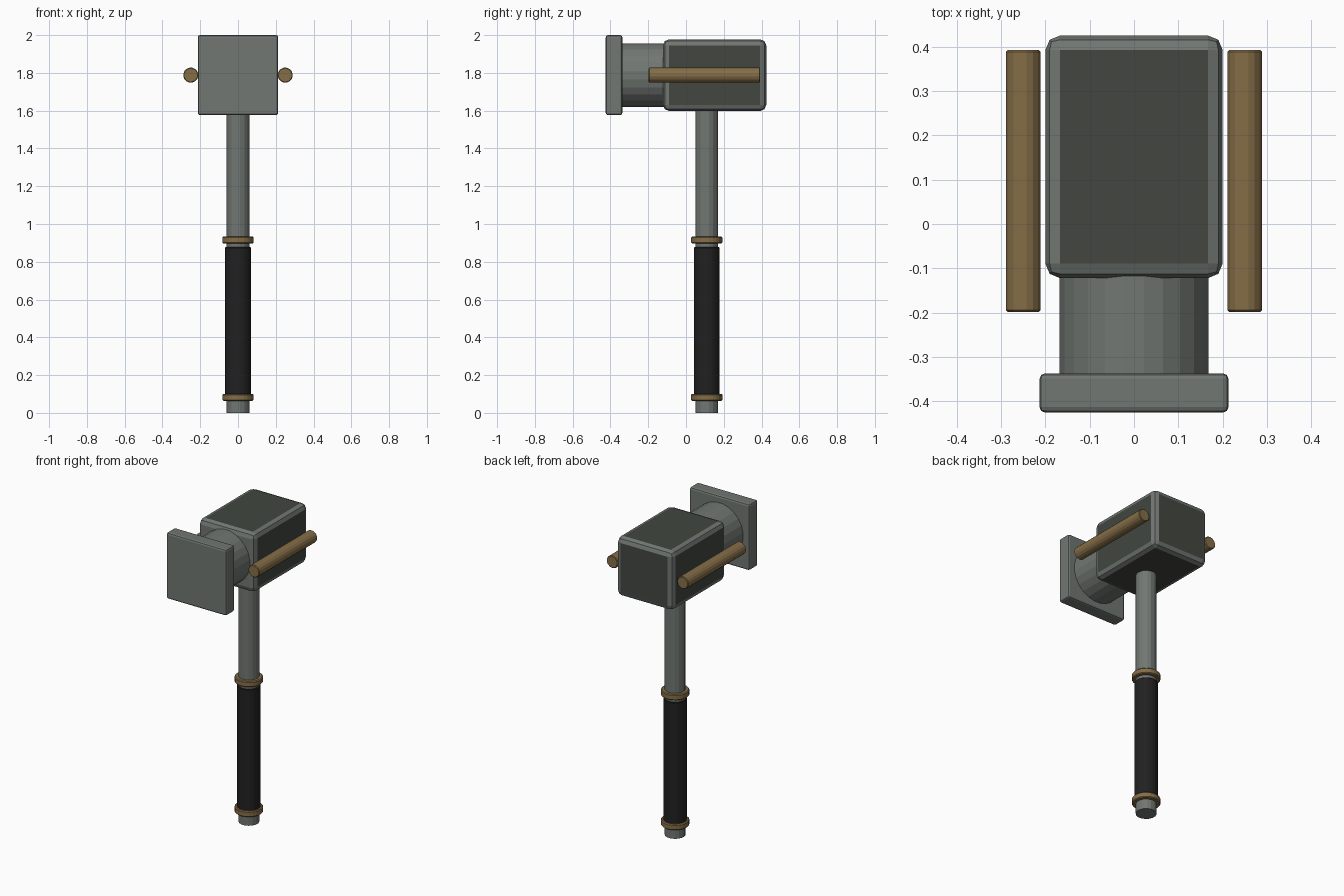
import bpy, bmesh, math
from mathutils import Matrix, Vector

if "Cube" in bpy.data.objects:
    bpy.data.objects.remove(bpy.data.objects["Cube"])


def material(name, rgb):
    m = bpy.data.materials.new(name)
    m.diffuse_color = (*rgb, 1.0)
    m.use_nodes = True
    m.node_tree.nodes["Principled BSDF"].inputs["Base Color"].default_value = m.diffuse_color
    return m


STEEL = material("grey steel", (0.165, 0.184, 0.170))
DARK = material("dark green grey", (0.054, 0.062, 0.051))
BRASS = material("dull brass", (0.235, 0.155, 0.064))
GRIP = material("black grip", (0.015, 0.015, 0.015))


def finish(bm, name, mats):
    bmesh.ops.recalc_face_normals(bm, faces=bm.faces[:])
    me = bpy.data.meshes.new(name)
    bm.to_mesh(me)
    bm.free()
    for m in mats:
        me.materials.append(m)
    ob = bpy.data.objects.new(name, me)
    bpy.context.collection.objects.link(ob)
    return ob


def box(name, lo, hi, bevel, mats, panel_rule=None):
    lo, hi = Vector(lo), Vector(hi)
    bm = bmesh.new()
    bmesh.ops.create_cube(bm, size=1.0, matrix=Matrix.Translation((lo + hi) / 2)
                          @ Matrix.Diagonal((*(hi - lo), 1.0)))
    bmesh.ops.bevel(bm, geom=bm.edges[:], offset=bevel, segments=2,
                    profile=0.5, affect='EDGES')
    bm.normal_update()
    if panel_rule:
        for f in bm.faces:
            f.material_index = int(panel_rule(f.normal))
    return finish(bm, name, mats)


def cylinder(name, start, end, radius, sides, mat, bevel=0.0):
    """Capped cylinder between two points, optionally with bevelled rims."""
    start, end = Vector(start), Vector(end)
    axis = end - start
    rot = axis.to_track_quat('Z', 'Y').to_matrix().to_4x4()
    turn = Matrix.Rotation(math.pi / sides, 4, 'Z')
    bm = bmesh.new()
    bmesh.ops.create_cone(bm, cap_ends=True, segments=sides, radius1=radius,
                          radius2=radius, depth=axis.length,
                          matrix=Matrix.Translation((start + end) / 2) @ rot @ turn)
    if bevel:
        rims = [e for e in bm.edges if any(len(f.verts) > 4 for f in e.link_faces)]
        bmesh.ops.bevel(bm, geom=rims, offset=bevel, segments=1,
                        profile=0.5, affect='EDGES')
    return finish(bm, name, [mat])


HEAD_Z, HANDLE_Y = 1.788, 0.11

# Head block: steel frame with dark panels on every side but the front
box("head_block", (-0.2, -0.122, HEAD_Z - 0.19), (0.2, 0.425, HEAD_Z + 0.19), 0.033,
    [STEEL, DARK],
    lambda n: max(abs(c) for c in n) > 0.999 and n.y > -0.9)

# Neck and striking plate
cylinder("neck", (0, -0.36, HEAD_Z), (0, -0.05, HEAD_Z), 0.17, 24, STEEL)
box("striking_plate", (-0.213, -0.425, HEAD_Z - 0.212), (0.213, -0.337, 2.0), 0.012, [STEEL])

# Brass side rods
for side, label in ((-1, "left"), (1, "right")):
    cylinder(label + "_rod", (side * 0.25, -0.198, HEAD_Z), (side * 0.25, 0.392, HEAD_Z),
             0.04, 16, BRASS, 0.004)

# Handle, grip and brass rings
cylinder("handle", (0, HANDLE_Y, 0), (0, HANDLE_Y, 1.65), 0.061, 16, STEEL)
cylinder("grip", (0, HANDLE_Y, 0.09), (0, HANDLE_Y, 0.877), 0.069, 24, GRIP, 0.003)
for label, z in (("lower", 0.064), ("upper", 0.897)):
    cylinder(label + "_ring", (0, HANDLE_Y, z), (0, HANDLE_Y, z + 0.037), 0.083, 24, BRASS, 0.005)
